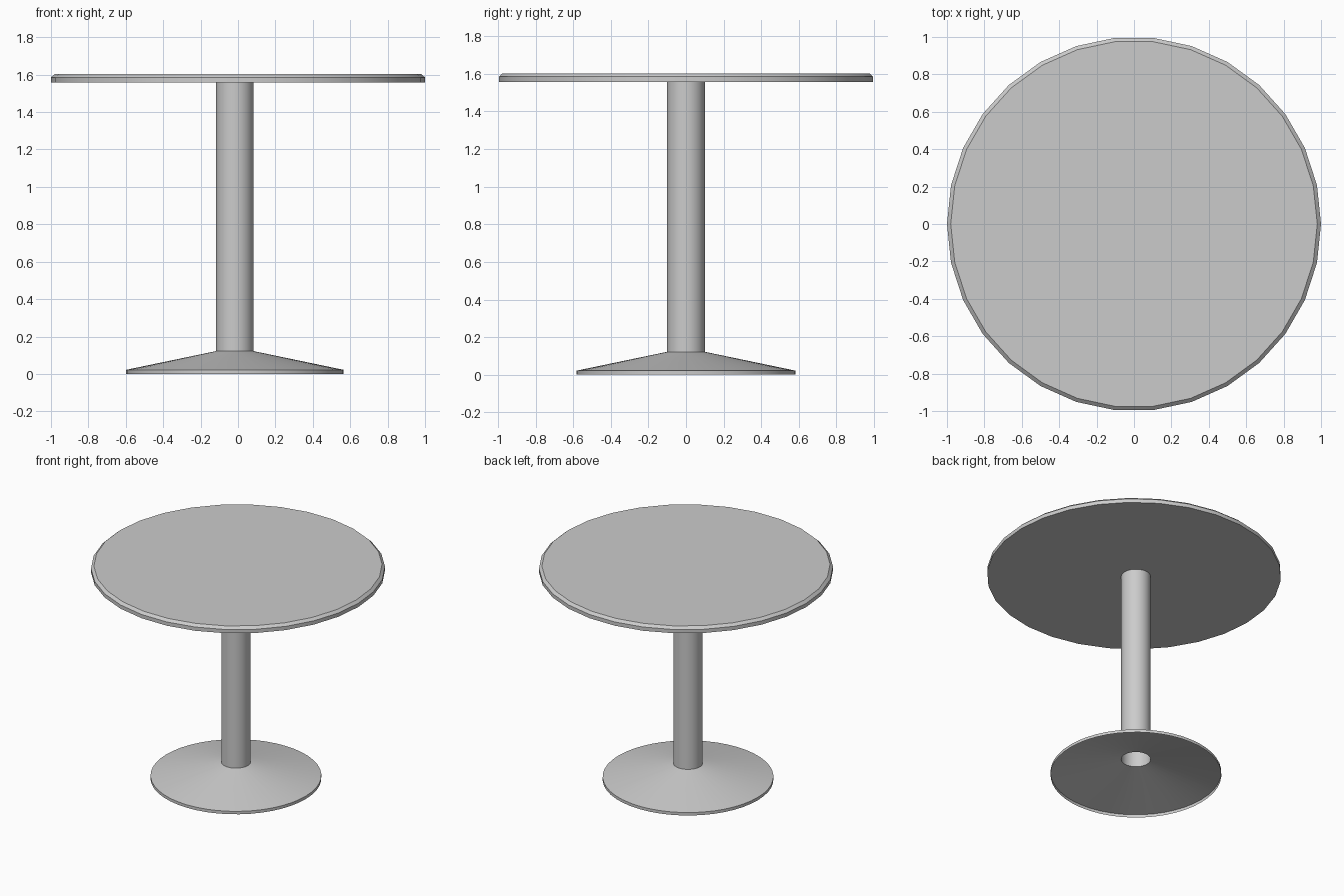
import bpy, bmesh, math

if "Cube" in bpy.data.objects:
    bpy.data.objects.remove(bpy.data.objects["Cube"])

grey = bpy.data.materials.new("light grey")
grey.diffuse_color = (0.6, 0.6, 0.6, 1)
grey.use_nodes = True
grey.node_tree.nodes["Principled BSDF"].inputs["Base Color"].default_value = grey.diffuse_color


def lathe(name, profile, sides, cx=0.0, cap_bottom=False, cap_top=False):
    """Revolve (radius, z) points, listed bottom to top, about a vertical axis."""
    bm = bmesh.new()
    rings = []
    for r, z in profile:
        rings.append([bm.verts.new((cx + r * math.cos(2 * math.pi * i / sides),
                                    r * math.sin(2 * math.pi * i / sides), z))
                      for i in range(sides)])
    for a, b in zip(rings, rings[1:]):
        for i in range(sides):
            j = (i + 1) % sides
            bm.faces.new((a[i], a[j], b[j], b[i]))
    if cap_bottom:
        bm.faces.new(rings[0][::-1])
    if cap_top:
        bm.faces.new(rings[-1])
    me = bpy.data.meshes.new(name)
    bm.to_mesh(me)
    bm.free()
    me.materials.append(grey)
    ob = bpy.data.objects.new(name, me)
    bpy.context.collection.objects.link(ob)
    bpy.ops.object.select_all(action='DESELECT')
    ob.select_set(True)
    bpy.context.view_layer.objects.active = ob
    bpy.ops.object.shade_smooth_by_angle(angle=math.radians(30))
    return ob


# Round top with a small chamfer on the upper edge
lathe("table_top", [(1.0, 1.557), (1.0, 1.585), (0.98, 1.603)], 30,
      cap_bottom=True, cap_top=True)

# Hollow column, slightly off-centre
lathe("column", [(0.1, 0.122), (0.1, 1.557)], 48, cx=-0.017)

# Open conical foot, hollow underneath
lathe("foot", [(0.581, 0.0), (0.581, 0.022), (0.1, 0.122)], 48, cx=-0.017)
